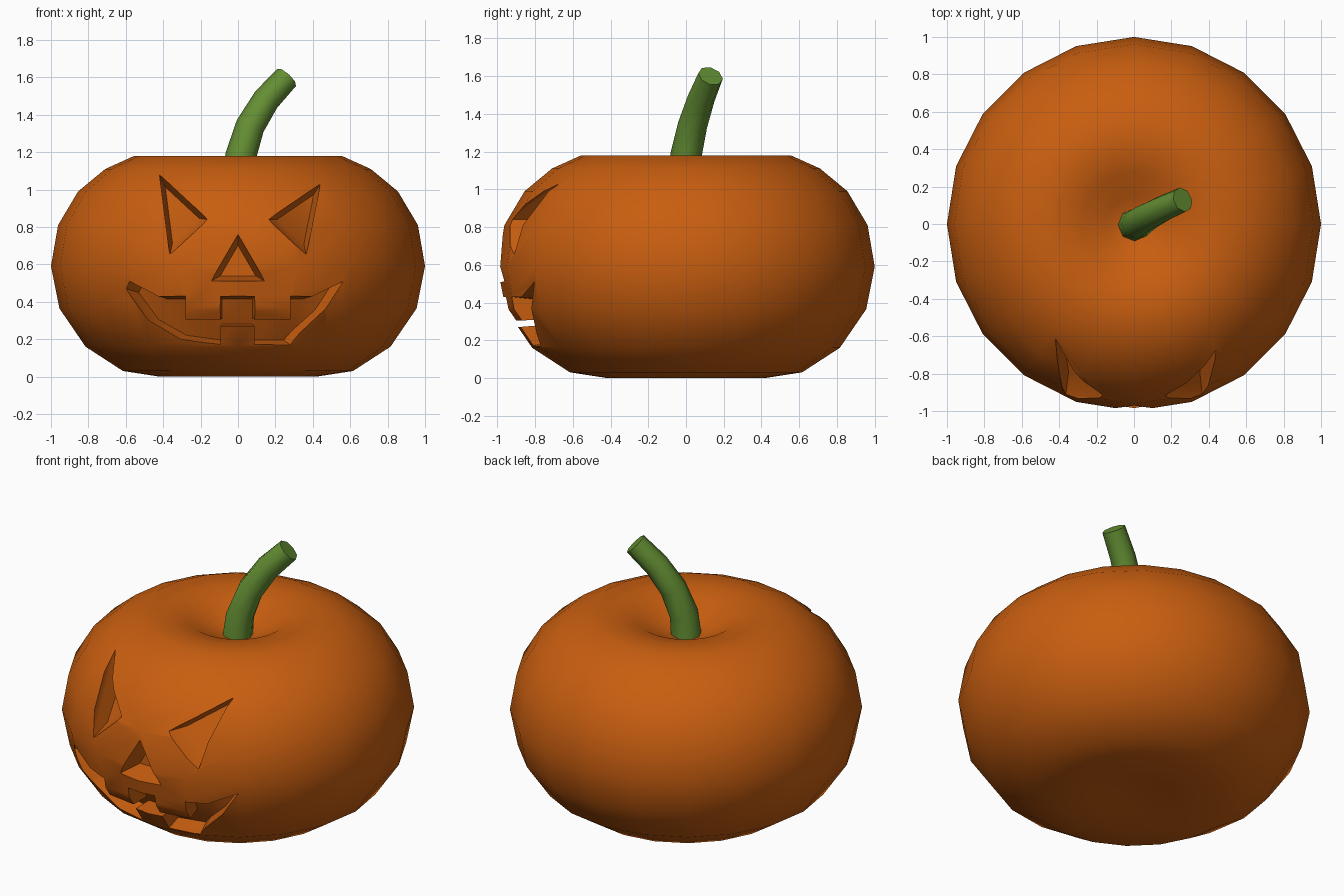
import bpy, bmesh, math
from mathutils import Vector

if "Cube" in bpy.data.objects:
    bpy.data.objects.remove(bpy.data.objects["Cube"])


def material(name, rgb):
    m = bpy.data.materials.new(name)
    m.diffuse_color = (*rgb, 1)
    m.use_nodes = True
    m.node_tree.nodes["Principled BSDF"].inputs["Base Color"].default_value = m.diffuse_color
    return m


ORANGE = material("pumpkin orange", (0.58, 0.112, 0.005))
GREEN = material("stem green", (0.125, 0.27, 0.033))


def skin(name, rings, mat):
    """Closed tube through rings of points; the ends are capped."""
    bm = bmesh.new()
    loops = [[bm.verts.new(p) for p in ring] for ring in rings]
    n = len(loops[0])
    for a, b in zip(loops, loops[1:]):
        for i in range(n):
            j = (i + 1) % n
            bm.faces.new((a[i], a[j], b[j], b[i]))
    caps = [bm.faces.new(loops[0]), bm.faces.new(loops[-1])]
    bmesh.ops.triangulate(bm, faces=caps)
    bmesh.ops.recalc_face_normals(bm, faces=bm.faces)
    me = bpy.data.meshes.new(name)
    bm.to_mesh(me)
    bm.free()
    me.materials.append(mat)
    ob = bpy.data.objects.new(name, me)
    bpy.context.collection.objects.link(ob)
    return ob


def activate(ob):
    bpy.ops.object.select_all(action='DESELECT')
    ob.select_set(True)
    bpy.context.view_layer.objects.active = ob


# Body: 20-sided lathe, dimpled at the top
PROFILE = [(0.05, 0.02), (0.22, 0.01), (0.42, 0.0), (0.615, 0.03), (0.815, 0.16),
           (0.955, 0.365), (1.0, 0.59), (0.962, 0.81), (0.855, 0.99),
           (0.71, 1.11), (0.555, 1.18), (0.41, 1.18), (0.28, 1.15),
           (0.15, 1.075), (0.04, 1.045)]
SIDES = 20
body = skin("pumpkin_body", [[(r * math.cos(2 * math.pi * i / SIDES),
                               r * math.sin(2 * math.pi * i / SIDES), z)
                              for i in range(SIDES)] for r, z in PROFILE], ORANGE)


def surface_y(x, z):
    """Front y of the body at the given x and z."""
    for (r0, z0), (r1, z1) in zip(PROFILE[2:10], PROFILE[3:11]):
        if z0 <= z <= z1:
            r = r0 + (r1 - r0) * (z - z0) / (z1 - z0)
            return -math.sqrt(r * r - x * x)


# Carved face: outlines in x, z, cut as recesses that narrow inwards
LEFT_EYE = [(-0.42, 1.08), (-0.16, 0.84), (-0.365, 0.65)]
RIGHT_EYE = [(0.44, 1.03), (0.16, 0.84), (0.365, 0.65)]
NOSE = [(0, 0.76), (-0.145, 0.51), (0.145, 0.51)]
MOUTH = [(-0.58, 0.51), (-0.43, 0.43), (-0.28, 0.43), (-0.28, 0.305), (-0.095, 0.305),
         (-0.095, 0.43), (0.09, 0.43), (0.09, 0.305), (0.28, 0.305), (0.28, 0.43),
         (0.4, 0.43), (0.565, 0.51), (0.47, 0.36), (0.33, 0.23), (0.28, 0.17),
         (0.09, 0.17), (0.09, 0.27), (-0.095, 0.27), (-0.095, 0.17), (-0.31, 0.2),
         (-0.48, 0.3), (-0.6, 0.47)]
for outline, kx, kz in ((LEFT_EYE, 0.7, 0.7), (RIGHT_EYE, 0.7, 0.7),
                        (NOSE, 0.65, 0.65), (MOUTH, 0.88, 0.85)):
    cx = sum(p[0] for p in outline) / len(outline)
    cz = sum(p[1] for p in outline) / len(outline)
    cutter = skin("face_cutter", [
        [(x, -1.3, z) for x, z in outline],
        [(x, surface_y(x, z), z) for x, z in outline],
        [(cx + (x - cx) * kx, surface_y(x, z) * 0.86, cz + (z - cz) * kz)
         for x, z in outline]], ORANGE)
    cutter.hide_render = True
    activate(body)
    mod = body.modifiers.new("carve", 'BOOLEAN')
    mod.operation = 'DIFFERENCE'
    mod.solver = 'EXACT'
    mod.object = cutter
    bpy.ops.object.modifier_apply(modifier=mod.name)
    bpy.data.objects.remove(cutter)

# Stem: bent, slightly tapering tube
PATH = [Vector(p) for p in ((0, -0.005, 1.03), (0.015, 0, 1.18), (0.065, 0.035, 1.34),
                            (0.15, 0.08, 1.48), (0.26, 0.13, 1.60))]
rings = []
for k, p in enumerate(PATH):
    d = (PATH[min(k + 1, 4)] - PATH[max(k - 1, 0)]).normalized()
    u = Vector((0, 1, 0)).cross(d).normalized()
    v = d.cross(u)
    r = 0.088 - 0.005 * k
    rings.append([p + r * (u * math.cos(a) + v * math.sin(a))
                  for a in (math.pi * i / 4 for i in range(8))])
stem = skin("stem", rings, GREEN)

# Smooth skin, crisp carved edges
for ob, angle in ((body, 35), (stem, 50)):
    activate(ob)
    bpy.ops.object.shade_smooth_by_angle(angle=math.radians(angle))
